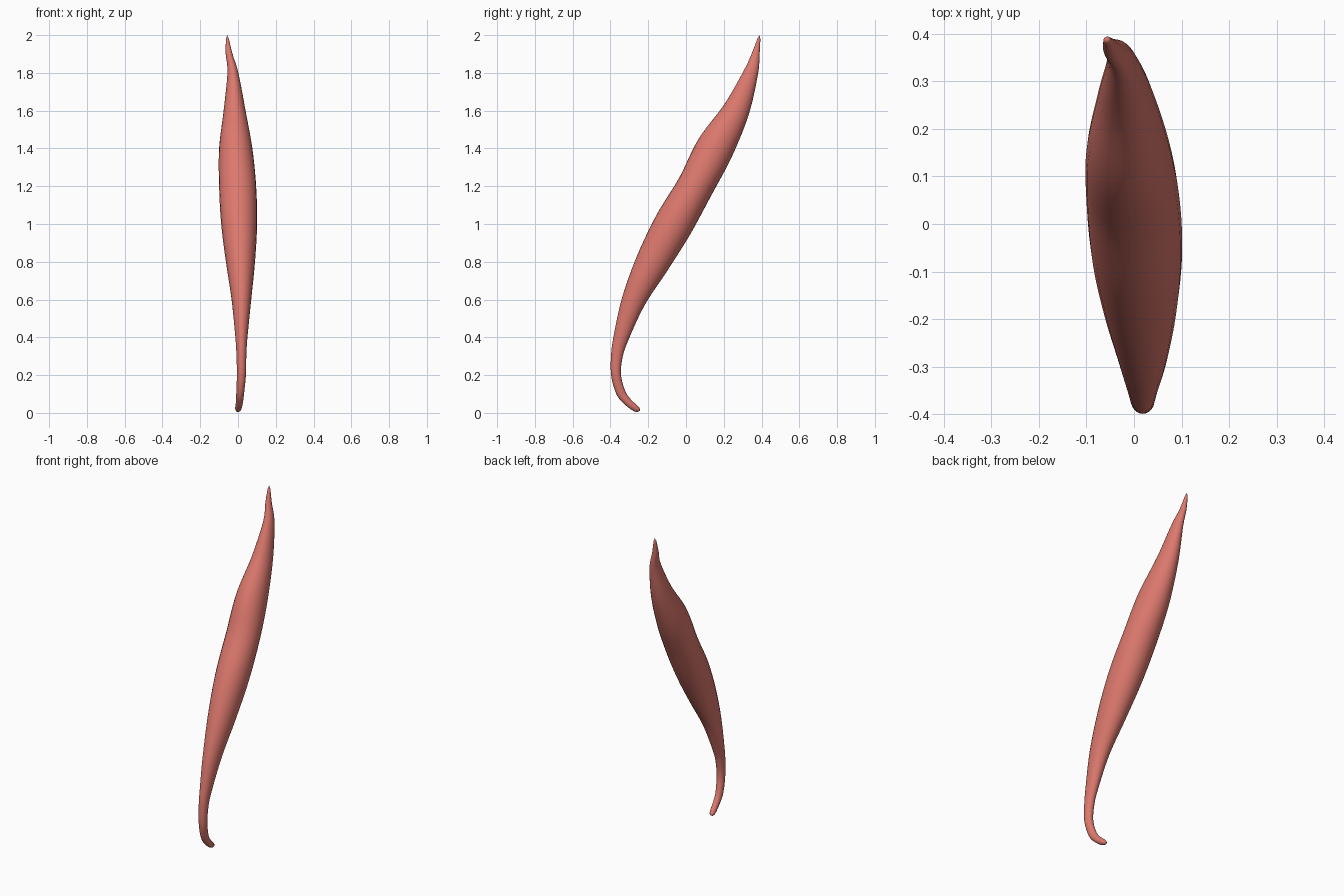
import bpy, bmesh, math
from mathutils import Vector

cube = bpy.data.objects.get("Cube")
if cube:
    bpy.data.objects.remove(cube, do_unlink=True)

SIDES, STEPS = 24, 6

# Centre line with half width (x) and half thickness, from hooked foot to tip
stations = [
    (0.0, -0.25, 0.015, 0.012, 0.011),
    (0.002, -0.268, 0.025, 0.017, 0.018),
    (0.008, -0.31, 0.06, 0.019, 0.021),
    (0.012, -0.346, 0.11, 0.021, 0.025),
    (0.018, -0.37, 0.2, 0.024, 0.026),
    (0.018, -0.366, 0.3, 0.026, 0.031),
    (0.018, -0.343, 0.4, 0.032, 0.041),
    (0.018, -0.275, 0.6, 0.052, 0.064),
    (0.013, -0.175, 0.8, 0.077, 0.09),
    (0.006, -0.065, 1.0, 0.095, 0.103),
    (-0.002, 0.05, 1.2, 0.098, 0.097),
    (-0.012, 0.153, 1.4, 0.088, 0.1),
    (-0.018, 0.265, 1.6, 0.058, 0.071),
    (-0.027, 0.343, 1.8, 0.029, 0.039),
    (-0.047, 0.369, 1.9, 0.018, 0.021),
    (-0.056, 0.386, 1.98, 0.008, 0.008),
]


def spline(a, b, c, d, t):
    """Smooth interpolation between b and c."""
    return [0.5 * (2 * q + (r - p) * t + (2 * p - 5 * q + 4 * r - s) * t * t
                   + (3 * q - p - 3 * r + s) * t ** 3)
            for p, q, r, s in zip(a, b, c, d)]


# Refine the stations into a smooth path
last = len(stations) - 1
path = []
for i in range(last):
    quad = [stations[min(max(i + k, 0), last)] for k in (-1, 0, 1, 2)]
    path += [spline(*quad, s / STEPS) for s in range(STEPS)]
path.append(list(stations[-1]))

# Sweep elliptical rings at right angles to the path
bm = bmesh.new()
rings = []
side = Vector((1, 0, 0))
for i, (x, y, z, rx, rt) in enumerate(path):
    before, after = path[max(i - 1, 0)], path[min(i + 1, len(path) - 1)]
    across = Vector((0, before[2] - after[2], after[1] - before[1])).normalized()
    ring = []
    for k in range(SIDES):
        a = math.tau * k / SIDES
        offset = side * rx * math.cos(a) + across * rt * math.sin(a)
        ring.append(bm.verts.new(Vector((x, y, z)) + offset))
    rings.append(ring)
for low, high in zip(rings, rings[1:]):
    for k in range(SIDES):
        n = (k + 1) % SIDES
        bm.faces.new((low[k], low[n], high[n], high[k]))

# Close the rounded foot and the pointed tip
for ring, end in ((rings[0], (-0.002, -0.243, 0.012)), (rings[-1], (-0.057, 0.39, 2.0))):
    tip = bm.verts.new(end)
    for k in range(SIDES):
        bm.faces.new((ring[k], ring[(k + 1) % SIDES], tip))
bmesh.ops.recalc_face_normals(bm, faces=bm.faces[:])

mesh = bpy.data.meshes.new("curved_tendril")
bm.to_mesh(mesh)
bm.free()
tendril = bpy.data.objects.new("curved_tendril", mesh)
bpy.context.collection.objects.link(tendril)

# Single flat colour
coral = bpy.data.materials.new("coral_pink")
coral.use_nodes = True
colour = (0.72, 0.19, 0.155, 1)
coral.diffuse_color = colour
coral.node_tree.nodes["Principled BSDF"].inputs["Base Color"].default_value = colour
mesh.materials.append(coral)

bpy.ops.object.select_all(action="DESELECT")
tendril.select_set(True)
bpy.context.view_layer.objects.active = tendril
bpy.ops.object.shade_smooth_by_angle(angle=math.radians(60))
